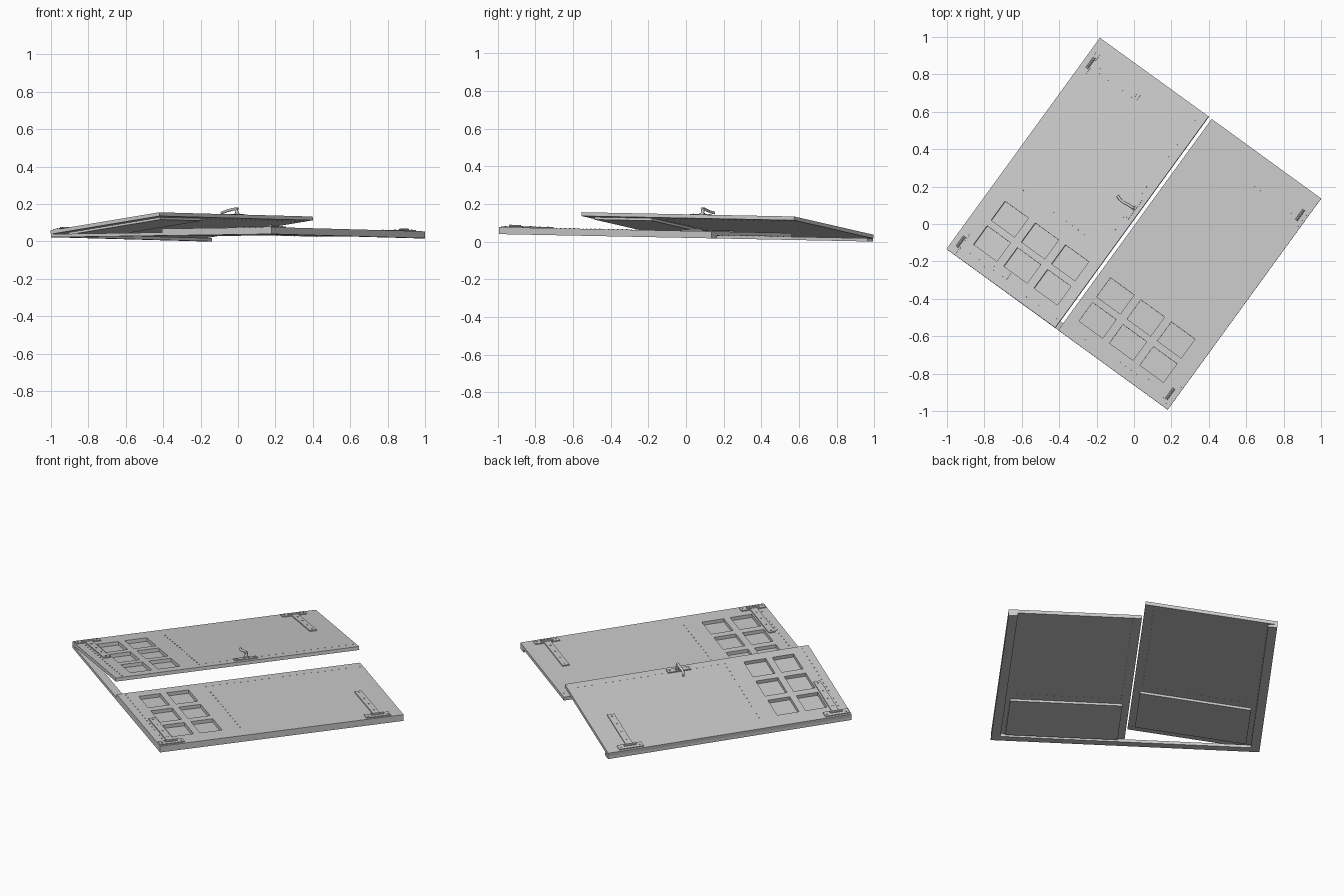
import bpy, bmesh, math
from mathutils import Matrix, Vector

cube = bpy.data.objects.get("Cube")
if cube:
    bpy.data.objects.remove(cube, do_unlink=True)

grey = bpy.data.materials.new("plain grey")
grey.use_nodes = True
grey.diffuse_color = (0.6, 0.6, 0.6, 1)
grey.node_tree.nodes["Principled BSDF"].inputs["Base Color"].default_value = (0.6, 0.6, 0.6, 1)

HALF_W, HALF_L = 0.73, 0.698      # half width and half length of the doorway
FRAME_H, LEAF_H = 0.017, 0.02     # frame depth and door thickness
TOP = FRAME_H + LEAF_H

# The doorway lies turned and slightly tilted; the left door swings open on its outer edge
base = (Matrix.Translation((0, 0, 0.02)) @ Matrix.Rotation(-0.02, 4, 'X')
        @ Matrix.Rotation(math.radians(-36), 4, 'Z'))
pivot = Vector((-HALF_W + 0.002, 0, FRAME_H))
swing = (Matrix.Translation(pivot) @ Matrix.Rotation(math.radians(-7), 4, 'Y')
         @ Matrix.Translation(-pivot))


def finish(name, bm, matrix):
    bmesh.ops.recalc_face_normals(bm, faces=bm.faces)
    mesh = bpy.data.meshes.new(name)
    bm.to_mesh(mesh)
    bm.free()
    mesh.materials.append(grey)
    ob = bpy.data.objects.new(name, mesh)
    bpy.context.collection.objects.link(ob)
    ob.matrix_world = matrix
    return ob


def add_box(bm, x0, x1, y0, y1, z0, z1):
    m = (Matrix.Translation(((x0 + x1) / 2, (y0 + y1) / 2, (z0 + z1) / 2))
         @ Matrix.Diagonal((abs(x1 - x0), y1 - y0, z1 - z0, 1)))
    bmesh.ops.create_cube(bm, size=1, matrix=m)


def add_cylinder(bm, centre, radius, depth, segments=8, rotation=Matrix()):
    bmesh.ops.create_cone(bm, cap_ends=True, segments=segments, radius1=radius,
                          radius2=radius, depth=depth,
                          matrix=Matrix.Translation(centre) @ rotation)


def add_rivets(bm, start, end, step=0.04):
    a, b = Vector(start), Vector(end)
    n = round((b - a).length / step)
    for i in range(n + 1):
        p = a.lerp(b, i / n)
        add_cylinder(bm, (p.x, p.y, FRAME_H + LEAF_H / 2), 0.0035, LEAF_H + 0.005, 6)


# Three-sided frame under the doors
bm = bmesh.new()
for s in (-1, 1):
    add_box(bm, s * 0.68, s * HALF_W, -HALF_L, HALF_L, 0, FRAME_H)
add_box(bm, -0.68, 0.68, -HALF_L, -0.652, 0, FRAME_H)
finish("door_frame", bm, base)

# Window openings, measured from the middle seam
WINDOWS_X = [(0.068 + 0.201 * i, 0.224 + 0.201 * i) for i in range(3)]
WINDOWS_Y = [(-0.593, -0.470), (-0.433, -0.307)]


def door_leaf(side, s, matrix):
    # Door panel: a grid of cells with the windows left out, then thickened
    xs = [0.006] + [x for w in WINDOWS_X for x in w] + [HALF_W]
    ys = [-HALF_L] + [y for w in WINDOWS_Y for y in w] + [HALF_L]
    bm = bmesh.new()
    verts = [[bm.verts.new((s * x, y, FRAME_H)) for y in ys] for x in xs]
    faces = []
    for i in range(len(xs) - 1):
        for j in range(len(ys) - 1):
            if not (i % 2 == 1 and j % 2 == 1):
                faces.append(bm.faces.new((verts[i][j], verts[i + 1][j],
                                           verts[i + 1][j + 1], verts[i][j + 1])))
    ext = bmesh.ops.extrude_face_region(bm, geom=faces, use_keep_orig=True)
    bmesh.ops.translate(bm, vec=(0, 0, LEAF_H),
                        verts=[g for g in ext["geom"] if isinstance(g, bmesh.types.BMVert)])
    finish(side + "_door_panel", bm, matrix)

    # Backing plate behind the windows
    bm = bmesh.new()
    add_box(bm, s * 0.045, s * 0.655, -0.64, -0.26, FRAME_H - 0.013, FRAME_H)
    finish(side + "_window_backing", bm, matrix)

    # Rivet lines
    bm = bmesh.new()
    add_rivets(bm, (s * 0.055, -0.203, 0), (s * 0.622, -0.203, 0))
    add_rivets(bm, (s * 0.055, -0.163, 0), (s * 0.055, 0.68, 0))
    add_rivets(bm, (s * 0.03, -0.655, 0), (s * 0.672, -0.655, 0))
    finish(side + "_door_rivets", bm, matrix)

    # Strap hinges with cross plate, knuckle and bolts
    for end, y in (("upper", -0.622), ("lower", 0.56)):
        bm = bmesh.new()
        add_box(bm, s * 0.37, s * 0.69, y - 0.02, y + 0.02, TOP, TOP + 0.006)
        add_box(bm, s * 0.675, s * 0.718, y - 0.07, y + 0.07, TOP, TOP + 0.005)
        add_cylinder(bm, (s * 0.69, y, TOP + 0.006), 0.008, 0.07, 10,
                     Matrix.Rotation(math.pi / 2, 4, 'X'))
        for x in (0.39, 0.47, 0.55, 0.63):
            add_cylinder(bm, (s * x, y, TOP + 0.006), 0.005, 0.005)
        for dy in (-0.055, 0.055):
            add_cylinder(bm, (s * 0.70, y + dy, TOP + 0.005), 0.005, 0.005)
        finish(f"{side}_{end}_hinge", bm, matrix)


left_matrix = base @ swing
door_leaf("tilted", -1, left_matrix)
door_leaf("flat", 1, base)

# Handle plate and spindle beside the seam
bm = bmesh.new()
add_box(bm, -0.062, -0.03, -0.005, 0.125, TOP, TOP + 0.006)
add_cylinder(bm, (-0.046, 0.065, TOP + 0.02), 0.009, 0.04, 16)
add_cylinder(bm, (-0.046, 0.065, TOP + 0.009), 0.015, 0.008, 16)
for y in (0.008, 0.112):
    add_cylinder(bm, (-0.046, y, TOP + 0.006), 0.005, 0.005)
plate = finish("handle_plate", bm, left_matrix)

# Lever bending away from the seam
curve = bpy.data.curves.new("handle_lever", 'CURVE')
curve.dimensions = '3D'
curve.bevel_depth = 0.0075
curve.bevel_resolution = 2
curve.use_fill_caps = True
path = [(-0.036, 0.065, 0.036), (-0.07, 0.063, 0.037), (-0.10, 0.058, 0.034),
        (-0.125, 0.06, 0.03), (-0.148, 0.068, 0.028)]
spline = curve.splines.new('POLY')
spline.points.add(len(path) - 1)
for p, (x, y, z) in zip(spline.points, path):
    p.co = (x, y, TOP + z, 1)
curve.materials.append(grey)
lever = bpy.data.objects.new("handle_lever", curve)
bpy.context.collection.objects.link(lever)
lever.matrix_world = left_matrix
